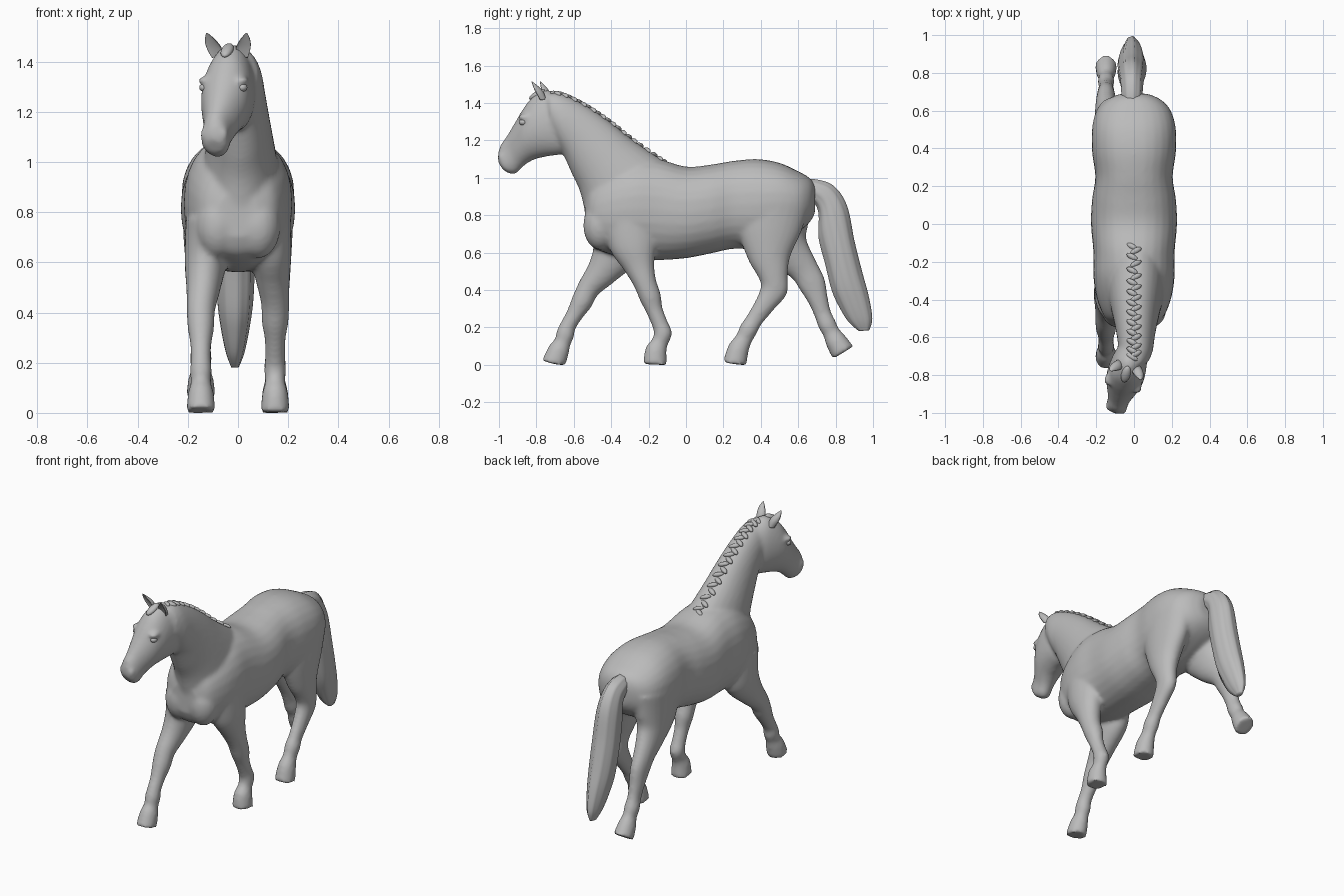
import bpy
import bmesh
from math import sin, cos, pi, copysign
from mathutils import Vector, Matrix, Euler

SEGMENTS = 28
STEPS = 5

default_cube = bpy.data.objects.get("Cube")
if default_cube:
    bpy.data.objects.remove(default_cube, do_unlink=True)

# The single plain grey colour
grey = bpy.data.materials.new("plain grey")
grey.use_nodes = True
grey.diffuse_color = (.5, .5, .5, 1)
grey.node_tree.nodes["Principled BSDF"].inputs["Base Color"].default_value = (.5, .5, .5, 1)


def dense(rows):
    """Smoothly interpolate control rows."""
    points = [Vector(row) for row in rows]
    points = [points[0]] + points + [points[-1]]
    result = []
    for a, b, c, d in zip(points, points[1:], points[2:], points[3:]):
        for step in range(STEPS):
            t = step / STEPS
            bend = (2 * a - 5 * b + 4 * c - d) + t * (3 * (b - c) + d - a)
            result.append(b + t / 2 * ((c - a) + t * bend))
    return result + [points[-1]]


def ellipse(angle):
    return cos(angle), sin(angle)


def barrel(angle):
    """A slightly squared ellipse."""
    return tuple(copysign(abs(value) ** .88, value) for value in ellipse(angle))


def hair(angle):
    """An ellipse with shallow grooves between locks."""
    groove = 1 + .045 * cos(9 * angle)
    return groove * cos(angle), groove * sin(angle)


def cupped(angle):
    """A crescent, hollow on its front side."""
    u, v = ellipse(angle)
    return u, (-.3 * v if v > 0 else v)


def loft(bm, rows, shape=ellipse, place=Matrix()):
    """Skin rings, each given by x, two opposite (y, z) points and half width."""
    rings = []
    for x, ay, az, by, bz, width in dense(rows):
        centre = Vector((x, (ay + by) / 2, (az + bz) / 2))
        depth = Vector((0, ay - by, az - bz)) / 2
        ring = []
        for i in range(SEGMENTS):
            u, v = shape(2 * pi * i / SEGMENTS)
            point = place @ (centre + Vector((width * u, 0, 0)) + depth * v)
            point.z = max(point.z, 0)
            ring.append(bm.verts.new(point))
        rings.append(ring)
    for low, high in zip(rings, rings[1:]):
        for i in range(SEGMENTS):
            j = (i + 1) % SEGMENTS
            bm.faces.new((low[i], low[j], high[j], high[i]))
    bm.faces.new(rings[0])
    bm.faces.new(rings[-1])


def blob(bm, location, scale, turn=(0, 0, 0), place=Matrix()):
    matrix = (place @ Matrix.Translation(location) @ Euler(turn).to_matrix().to_4x4()
              @ Matrix.Diagonal((*scale, 1)))
    bmesh.ops.create_uvsphere(bm, u_segments=18, v_segments=12, radius=1, matrix=matrix)


def leg(bm, side, path, sections):
    """Loft a leg whose rings stand square to its path."""
    rows = []
    for i, ((y, z), (depth, width)) in enumerate(zip(path, sections)):
        before = Vector(path[max(i - 1, 0)])
        after = Vector(path[min(i + 1, len(path) - 1)])
        tangent = (after - before).normalized()
        front = Vector((tangent.y, -tangent.x)) * depth
        x = side * (.148 - .03 * max(0, 1 - i / 3))
        rows.append((x, y + front.x, z + front.y, y - front.x, z - front.y, width))
    loft(bm, rows)


def finish(bm, name, blend=False):
    bmesh.ops.recalc_face_normals(bm, faces=bm.faces[:])
    mesh = bpy.data.meshes.new(name)
    bm.to_mesh(mesh)
    bm.free()
    mesh.materials.append(grey)
    mesh.shade_smooth()
    part = bpy.data.objects.new(name, mesh)
    bpy.context.collection.objects.link(part)
    if blend:
        remesh = part.modifiers.new("Blend", 'REMESH')
        remesh.mode = 'VOXEL'
        remesh.voxel_size = .011
        remesh.use_smooth_shade = True
        soften = part.modifiers.new("Soften", 'SMOOTH')
        soften.factor = .5
        soften.iterations = 9
    return part


# The head is turned a little to its right
pivot = Matrix.Translation((-.01, -.68, 0))
head_turn = pivot @ Matrix.Rotation(-.28, 4, 'Z') @ Matrix.Translation((0, .68, 0))

body = bmesh.new()

# Torso: y, top, bottom, half width
torso = [(-.54, .88, .7, .08), (-.5, .98, .63, .15), (-.4, 1.05, .59, .195),
         (-.28, 1.1, .565, .215), (-.15, 1.1, .56, .215), (0, 1.06, .57, .228),
         (.13, 1.07, .595, .222), (.25, 1.09, .62, .205), (.38, 1.1, .62, .222),
         (.5, 1.08, .66, .222), (.6, 1.035, .71, .195), (.66, 1, .76, .14),
         (.69, .96, .81, .07)]
loft(body, [(0, y, top, y, low, w) for y, top, low, w in torso], barrel)

# Neck: crest point, throat point, half width
neck = [(-.12, 1.09, -.53, .76, .16), (-.28, 1.2, -.565, .92, .135),
        (-.42, 1.31, -.61, 1.02, .115), (-.55, 1.395, -.645, 1.1, .1),
        (-.67, 1.45, -.67, 1.15, .09), (-.74, 1.45, -.71, 1.22, .07)]
neck = [(.01, *row) for row in neck]
loft(body, neck)

# Head: forehead point, jaw point, half width
head = [(-.66, 1.43, -.62, 1.19, .065), (-.74, 1.47, -.66, 1.13, .088),
        (-.82, 1.435, -.74, 1.115, .1), (-.875, 1.37, -.81, 1.1, .096),
        (-.925, 1.29, -.86, 1.075, .077), (-.97, 1.22, -.89, 1.05, .06),
        (-1, 1.18, -.915, 1.025, .056), (-1.015, 1.13, -.945, 1.02, .055),
        (-1.015, 1.09, -.98, 1.035, .036)]
loft(body, [(0, *row) for row in head], place=head_turn)

# Brows, nostrils and chest muscles
for side in (-1, 1):
    blob(body, (side * .076, -.85, 1.325), (.03, .036, .016), place=head_turn)
    blob(body, (side * .036, -.99, 1.11), (.022, .02, .028), place=head_turn)
    blob(body, (side * .08, -.46, .745), (.09, .09, .13))

# Legs: shared ring sizes, then one path from shoulder or hip to hoof each
fore_sections = [(.15, .09), (.13, .085), (.085, .068), (.062, .057), (.058, .053),
                 (.046, .042), (.043, .04), (.049, .044), (.045, .04), (.057, .051), (.065, .059)]
hind_sections = [(.19, .105), (.17, .09), (.115, .072), (.08, .056), (.073, .049),
                 (.055, .043), (.046, .038), (.049, .044), (.046, .039), (.057, .051), (.065, .059)]
leg(body, 1, [(-.3, .79), (-.28, .64), (-.25, .53), (-.22, .44), (-.19, .36), (-.17, .295),
              (-.14, .22), (-.123, .17), (-.14, .12), (-.16, .08), (-.165, 0)], fore_sections)
leg(body, -1, [(-.36, .77), (-.37, .61), (-.45, .495), (-.52, .41), (-.555, .34), (-.595, .27),
               (-.63, .21), (-.645, .165), (-.66, .12), (-.68, .08), (-.71, 0)], fore_sections)
leg(body, 1, [(.47, .87), (.445, .72), (.445, .575), (.465, .48), (.47, .4), (.42, .32),
              (.365, .24), (.335, .19), (.31, .14), (.28, .085), (.26, 0)], hind_sections)
leg(body, -1, [(.48, .87), (.49, .71), (.55, .605), (.63, .51), (.675, .43), (.705, .35),
               (.73, .275), (.755, .215), (.775, .175), (.8, .13), (.84, .065)], hind_sections)
finish(body, "body", blend=True)

# Tail: back point, front point, half width
tail = [(.62, .99, .64, .9, .045), (.7, .99, .69, .86, .055), (.79, .955, .71, .8, .06),
        (.86, .85, .71, .68, .07), (.9, .66, .745, .54, .075), (.94, .5, .78, .4, .07),
        (.975, .37, .82, .31, .056), (.995, .25, .87, .23, .036), (.98, .185, .925, .18, .015)]
tail_mesh = bmesh.new()
loft(tail_mesh, [(-.012, *row) for row in tail], hair)
finish(tail_mesh, "tail")

# Ears and eyes
for side, label in ((1, "left"), (-1, "right")):
    ear = bmesh.new()
    loft(ear, [(side * .052, -.79, 1.41, -.735, 1.42, .022),
               (side * .06, -.81, 1.445, -.75, 1.46, .03),
               (side * .072, -.815, 1.48, -.775, 1.49, .022),
               (side * .082, -.81, 1.515, -.805, 1.515, .003)], cupped, head_turn)
    finish(ear, label + "_ear")
    eye = bmesh.new()
    blob(eye, (side * .079, -.856, 1.297), (.02, .022, .017), place=head_turn)
    finish(eye, label + "_eye")

# Braided mane: tufts zigzagging along the crest, and a forelock
mane = bmesh.new()
crest = dense(neck)[:-3]
for i, row in enumerate(crest):
    way = 1 if i % 2 else -1
    blob(mane, (way * .01, row[1], row[2] - .004), (.033, .016, .014), (.6, way * .2, way * .5))
blob(mane, (0, -.8, 1.445), (.024, .05, .018), (.5, 0, 0), head_turn)
finish(mane, "braided_mane")
